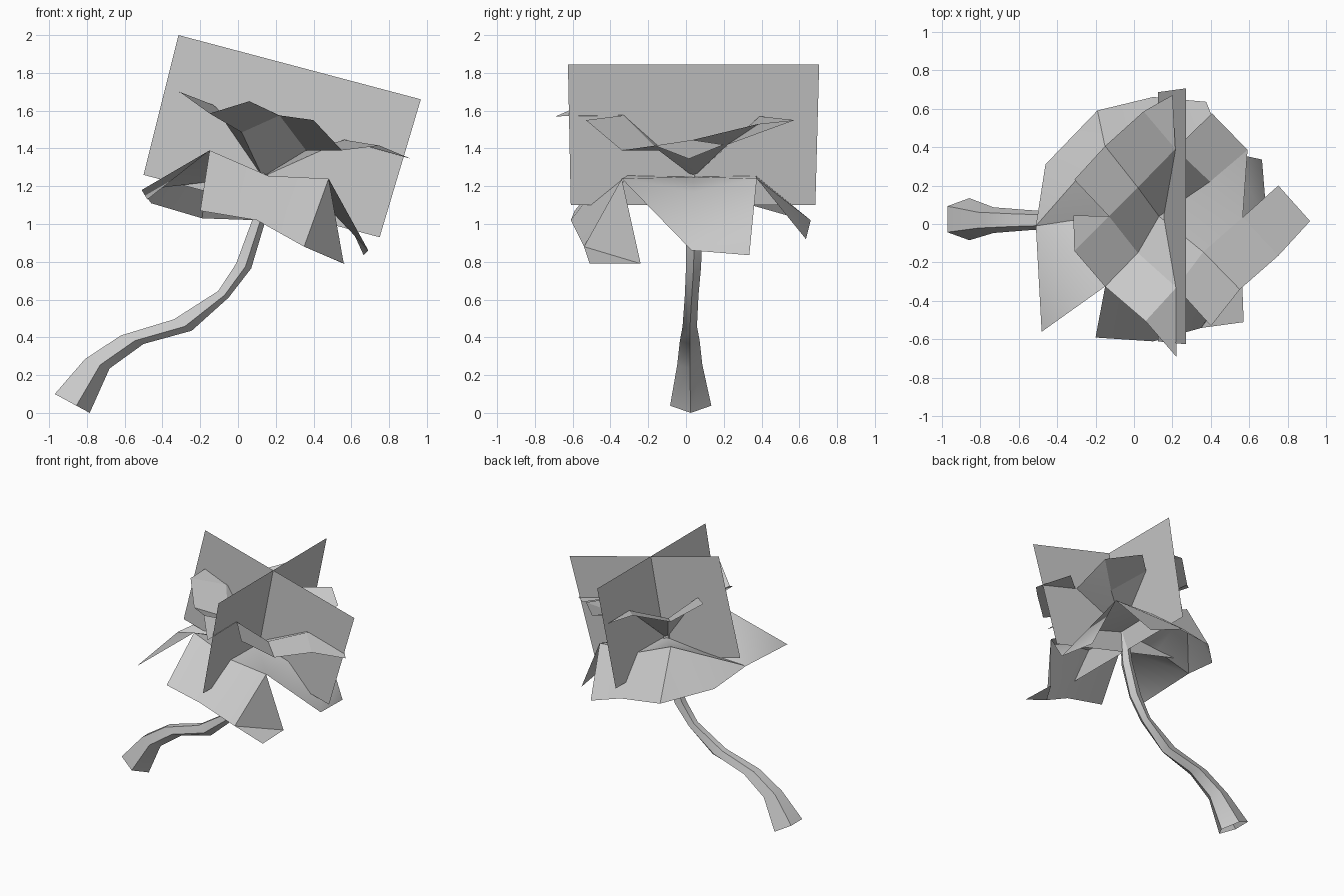
import bpy
import bmesh
import math
from mathutils import Vector

# Remove the default cube only
default_cube = bpy.data.objects.get("Cube")
if default_cube:
    bpy.data.objects.remove(default_cube, do_unlink=True)

# Single neutral material shared by every part
grey = bpy.data.materials.new("plain_grey")
grey.use_nodes = True
colour = (0.6, 0.6, 0.6, 1)
grey.diffuse_color = colour
grey.node_tree.nodes["Principled BSDF"].inputs["Base Color"].default_value = colour


def finish(name, bm, smooth_angle=0):
    """Turn a bmesh into a named object with the shared material."""
    bmesh.ops.remove_doubles(bm, verts=bm.verts, dist=0.001)
    mesh = bpy.data.meshes.new(name)
    bm.to_mesh(mesh)
    bm.free()
    mesh.materials.append(grey)
    obj = bpy.data.objects.new(name, mesh)
    bpy.context.collection.objects.link(obj)
    if smooth_angle:
        bpy.ops.object.select_all(action="DESELECT")
        obj.select_set(True)
        bpy.context.view_layer.objects.active = obj
        bpy.ops.object.shade_smooth_by_angle(angle=math.radians(smooth_angle))
    return obj


def add_face(bm, *points):
    """Add one face; shared corners are welded when the part is finished."""
    return bm.faces.new([bm.verts.new(point) for point in points])


# Stem: five-sided tube whose rings are given by their upper and lower edges
def build_stem():
    # each ring: top (x, z), bottom (x, z), centre y, radius across
    rings = [
        ((-0.97, 0.1), (-0.785, 0), 0.025, 0.115),
        ((-0.81, 0.285), (-0.68, 0.235), 0.02, 0.07),
        ((-0.62, 0.41), (-0.5, 0.365), 0.02, 0.055),
        ((-0.34, 0.495), (-0.245, 0.435), 0.02, 0.04),
        ((-0.105, 0.645), (-0.05, 0.61), 0.03, 0.038),
        ((-0.01, 0.79), (0.07, 0.765), 0.04, 0.042),
        ((0.075, 1.02), (0.14, 1), 0.045, 0.045),
        ((0.11, 1.28), (0.16, 1.26), 0.045, 0.03),
    ]
    sides = 5
    rows = []
    for top, bottom, y, radius in rings:
        top, bottom = Vector(top), Vector(bottom)
        row = []
        for k in range(sides):
            turn = math.tau * k / sides
            # the first side point is the lower ridge, the flat side is uppermost
            blend = (1 - math.cos(turn)) / (1 - math.cos(math.tau * 2 / sides))
            spot = bottom.lerp(top, blend)
            row.append((spot.x, y + radius * math.sin(turn), spot.y))
        rows.append(row)
    bm = bmesh.new()
    for lower, upper in zip(rows, rows[1:]):
        for i in range(sides):
            j = (i + 1) % sides
            add_face(bm, lower[i], lower[j], upper[j], upper[i])
    finish("stem", bm, 30)


# Upper blossom: four folded petals sharing seams, each with one torn edge
def build_upper_blossom():
    heart = (0.13, 0.04, 1.25)
    front_left = [(0.02, -0.15, 1.485), (-0.15, -0.325, 1.585)]
    front_right = [(0.36, -0.145, 1.39), (0.55, -0.34, 1.39)]
    back_left = [(0.02, 0.19, 1.485), (-0.15, 0.405, 1.585)]
    back_right = [(0.395, 0.22, 1.42), (0.59, 0.385, 1.53)]
    # petal: first seam, second seam, fold, side points, tip, torn area
    petals = [
        (front_left, front_right, (0.22, -0.33, 1.575),
         (0.06, -0.505, 1.65), (0.4, -0.53, 1.55), (0.22, -0.69, 1.57), "tip_second"),
        (front_right, back_right, (0.565, 0.035, 1.445),
         (0.75, -0.165, 1.415), (0.75, 0.2, 1.42), (0.915, 0.015, 1.345), "side"),
        (back_right, back_left, (0.215, 0.39, 1.57),
         (0.405, 0.575, 1.55), (0.05, 0.585, 1.65), (0.2, 0.67, 1.58), "tip_first"),
        (back_left, front_left, (-0.13, 0.04, 1.63),
         (-0.31, 0.23, 1.7), (-0.31, -0.14, 1.7), (-0.315, 0.045, 1.7), "tip_first"),
    ]
    bm = bmesh.new()
    for first, second, fold, side_a, side_b, tip, torn in petals:
        add_face(bm, heart, second[0], fold, first[0])
        add_face(bm, first[0], fold, side_a, first[1])
        if torn == "side":
            add_face(bm, second[0], second[1], fold)
        else:
            add_face(bm, second[0], second[1], side_b, fold)
        outline = [fold, side_b, tip, side_a]
        if torn == "tip_first":
            outline.remove(side_a)
        elif torn == "tip_second":
            outline.remove(side_b)
        add_face(bm, *outline)
    finish("upper_blossom", bm, 14)


# Lower blossom: raised corners around the heart with drooping petals
def build_lower_blossom():
    heart = (0.14, 0.04, 1.25)
    front_left, front_right = (-0.15, -0.325, 1.39), (0.48, -0.34, 1.24)
    back_left, back_right = (-0.15, 0.4, 1.39), (0.48, 0.375, 1.24)
    front_mid, back_mid = (0.16, -0.31, 1.255), (0.15, 0.37, 1.255)
    left_mid, right_mid = (-0.18, 0.04, 1.22), (0.4, 0.04, 1.17)
    bm = bmesh.new()
    # shallow floor around the heart
    ring = [front_left, front_mid, front_right, right_mid,
            back_right, back_mid, back_left, left_mid]
    for a, b in zip(ring, ring[1:] + ring[:1]):
        add_face(bm, heart, a, b)
    # front petal and the flap hanging from its right corner
    fringe = (0.35, -0.54, 0.88)
    front_rim = (0.1, -0.61, 1.02)
    add_face(bm, front_left, (-0.2, -0.59, 1.07), front_rim, front_mid)
    add_face(bm, front_mid, front_rim, fringe, front_right)
    flap_end = (0.56, -0.24, 0.79)
    add_face(bm, front_right, fringe, flap_end)
    add_face(bm, fringe, (0.57, -0.51, 0.79), flap_end)
    # right petal
    right_rim = (0.69, 0.03, 0.86)
    add_face(bm, front_right, right_rim, right_mid)
    add_face(bm, right_mid, right_rim, back_right)
    add_face(bm, back_right, right_rim, (0.665, 0.335, 0.835))
    # back petal
    back_rim, back_corner = (0.1, 0.66, 1.02), (-0.19, 0.59, 1.03)
    add_face(bm, back_right, (0.375, 0.635, 0.92), back_rim, back_mid)
    add_face(bm, back_mid, back_rim, back_corner, back_left)
    # left petal, joined to the back petal
    left_rim, left_corner = (-0.51, -0.01, 1.18), (-0.46, 0.31, 1.11)
    add_face(bm, back_left, back_corner, left_corner)
    add_face(bm, back_left, left_corner, left_rim)
    add_face(bm, back_left, left_rim, left_mid)
    add_face(bm, left_mid, left_rim, front_left)
    add_face(bm, front_left, left_rim, (-0.48, -0.56, 1.13))
    finish("lower_blossom", bm, 40)


# Two flat cards crossing along the tilted axis of the flower
def build_card(name, corners):
    bm = bmesh.new()
    add_face(bm, *corners)
    finish(name, bm)


build_stem()
build_upper_blossom()
build_lower_blossom()
middle = 0.047
build_card("stamen_card_long", [
    (-0.315, middle, 2), (0.968, middle, 1.66),
    (0.75, middle, 0.93), (-0.5, middle, 1.26),
])
build_card("stamen_card_cross", [
    (0.27, -0.625, 1.845), (0.27, 0.705, 1.845),
    (0.125, 0.685, 1.1), (0.125, -0.61, 1.1),
])
